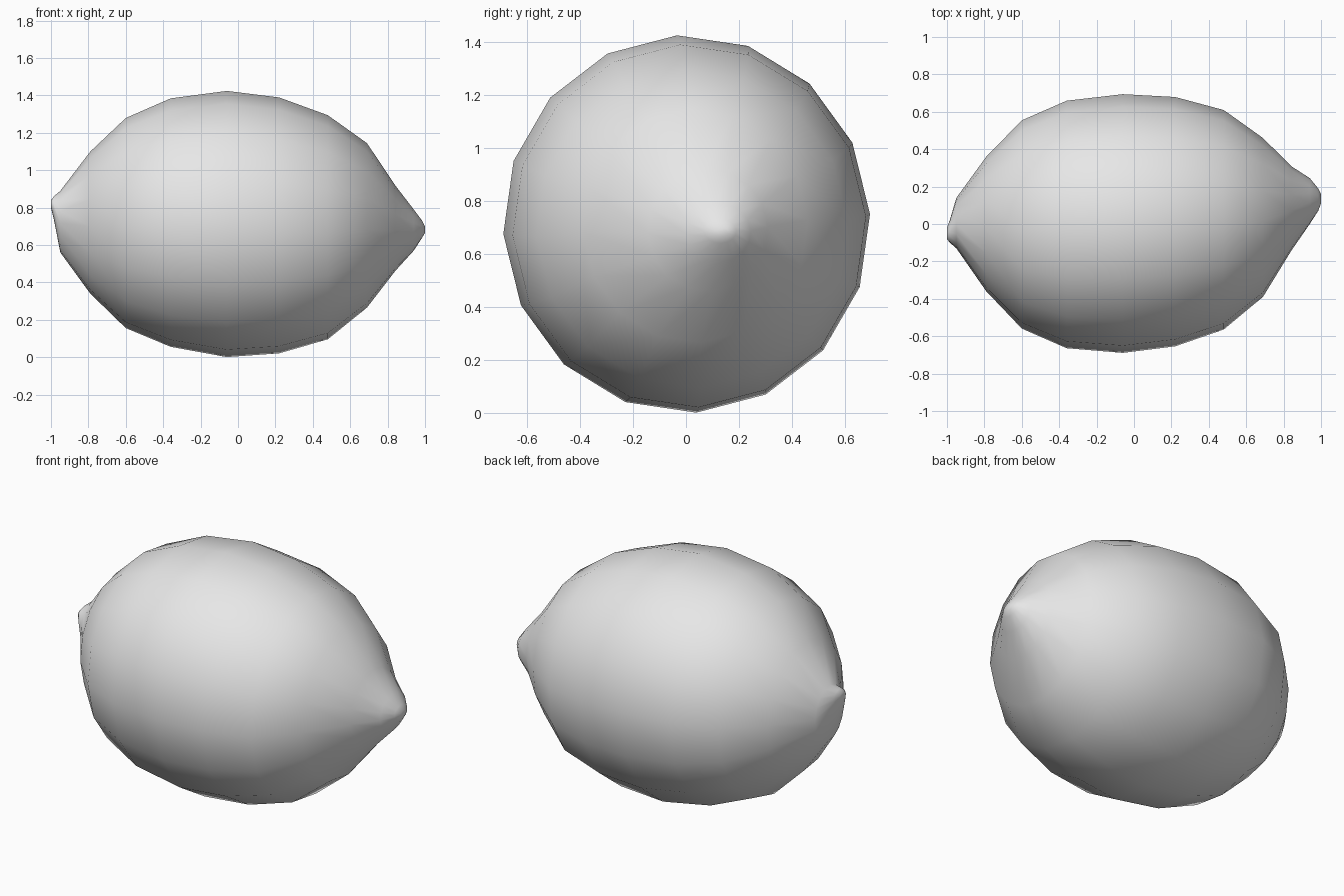
import bpy, bmesh
from math import cos, sin, pi, radians

cube = bpy.data.objects.get("Cube")
if cube:
    bpy.data.objects.remove(cube, do_unlink=True)

SIDES = 16
TWIST = radians(3)

# Rings along the fruit: x, top z, bottom z, back y, front y
RINGS = [
    (-1.00, .84, .80, -.02, -.08),
    (-.985, .86, .74, .02, -.10),
    (-.95, .89, .56, .14, -.13),
    (-.79, 1.10, .34, .36, -.36),
    (-.60, 1.28, .155, .555, -.56),
    (-.36, 1.385, .055, .66, -.665),
    (-.06, 1.425, .00, .695, -.69),
    (.22, 1.39, .02, .68, -.655),
    (.48, 1.295, .095, .61, -.565),
    (.69, 1.145, .265, .46, -.39),
    (.84, .92, .46, .31, -.145),
    (.94, .79, .57, .245, .00),
    (.985, .73, .64, .19, .07),
    (1.00, .70, .665, .16, .11),
]

# Plain grey skin
skin = bpy.data.materials.new("grey_skin")
skin.use_nodes = True
grey = (.8, .8, .8, 1)
skin.diffuse_color = grey
skin.node_tree.nodes["Principled BSDF"].inputs["Base Color"].default_value = grey


def add_ring(bm, x, top, bottom, back, front):
    cy, cz = (back + front) / 2, (top + bottom) / 2
    ry, rz = (back - front) / 2, (top - bottom) / 2
    angles = [TWIST + 2 * pi * i / SIDES for i in range(SIDES)]
    return [bm.verts.new((x, cy + ry * cos(a), cz + rz * sin(a))) for a in angles]


# Lemon body with a stem nub at one end and a pointed tip at the other
bm = bmesh.new()
rings = [add_ring(bm, *r) for r in RINGS]
for a, b in zip(rings, rings[1:]):
    for i in range(SIDES):
        j = (i + 1) % SIDES
        bm.faces.new((a[i], a[j], b[j], b[i]))
bm.faces.new(rings[0])
bm.faces.new(rings[-1])
bmesh.ops.recalc_face_normals(bm, faces=bm.faces)
for f in bm.faces:
    f.smooth = True

mesh = bpy.data.meshes.new("lemon")
bm.to_mesh(mesh)
bm.free()
mesh.materials.append(skin)
lemon = bpy.data.objects.new("lemon", mesh)
bpy.context.collection.objects.link(lemon)
